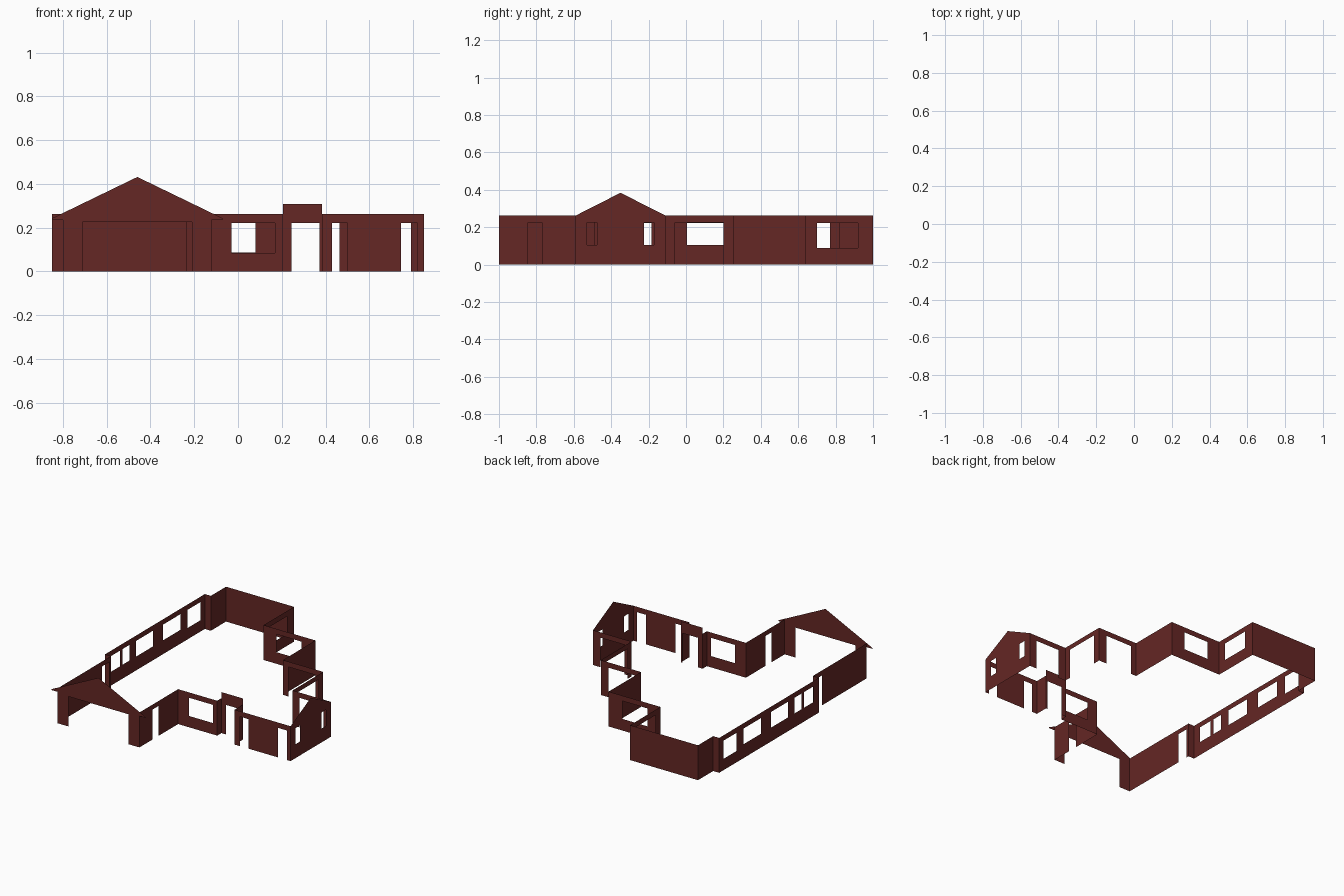
import bpy, bmesh

if "Cube" in bpy.data.objects:
    bpy.data.objects.remove(bpy.data.objects["Cube"])

H = 0.262     # wall height
D = 0.222     # opening head height

brick = bpy.data.materials.new("dark_red_brick")
brick.diffuse_color = (0.13, 0.02, 0.018, 1)
brick.use_nodes = True
brick.node_tree.nodes["Principled BSDF"].inputs["Base Color"].default_value = brick.diffuse_color


def wall(name, axis, at, a, b, openings=(), top=None):
    """Thin wall along an axis from a to b; openings are (start, end, sill, head)."""
    top = top or [(min(a, b), H), (max(a, b), H)]

    def height(u):
        for (u0, z0), (u1, z1) in zip(top, top[1:]):
            if u <= u1 + 1e-6:
                return z0 + (z1 - z0) * (u - u0) / (u1 - u0)
        return top[-1][1]

    cuts = sorted({a, b} | {u for o in openings for u in o[:2]} | {u for u, _ in top})
    bm = bmesh.new()

    def quad(u0, u1, lo, hi0, hi1):
        pts = [(u0, lo), (u1, lo), (u1, hi1), (u0, hi0)]
        if a > b:
            pts.reverse()
        # keep the winding facing outwards for a counter-clockwise plan
        bm.faces.new([bm.verts.new((u, at, z) if axis == 'x' else (at, u, z))
                      for u, z in pts])

    for u0, u1 in zip(cuts, cuts[1:]):
        mid = (u0 + u1) / 2
        hole = next((o for o in openings if o[0] < mid < o[1]), None)
        if hole:
            if hole[2] > 0:
                quad(u0, u1, 0, hole[2], hole[2])
            quad(u0, u1, hole[3], height(u0), height(u1))
        else:
            quad(u0, u1, 0, height(u0), height(u1))
    bmesh.ops.remove_doubles(bm, verts=bm.verts, dist=1e-5)
    me = bpy.data.meshes.new(name)
    bm.to_mesh(me)
    bm.free()
    me.materials.append(brick)
    ob = bpy.data.objects.new(name, me)
    bpy.context.collection.objects.link(ob)


# Garage: front gable with eave overhangs, door opening, side walls
wall("garage_gable", 'x', -1.0, -0.85, -0.07,
     [(-0.85, -0.80, 0, 0.236), (-0.71, -0.21, 0, 0.225), (-0.12, -0.07, 0, 0.236)],
     [(-0.85, 0.243), (-0.46, 0.432), (-0.07, 0.243)])
wall("garage_right_wall", 'y', -0.12, -1.0, -0.54, [(-0.845, -0.77, 0, 0.225)])
wall("garage_left_wall", 'y', -0.80, -0.365, -1.0, [(-0.475, -0.385, 0, 0.225)])

# Front walls and raised, recessed entry
wall("front_window_wall", 'x', -0.54, -0.12, 0.205, [(-0.03, 0.17, 0.085, D)])
wall("entry_left_return", 'y', 0.205, -0.54, -0.49)
wall("entry_panel", 'x', -0.49, 0.385, 0.205, [(0.245, 0.372, 0, D)],
     [(0.205, 0.308), (0.385, 0.308)])
wall("entry_right_return", 'y', 0.385, -0.49, -0.59)
wall("front_right_wall", 'x', -0.59, 0.385, 0.85,
     [(0.43, 0.50, 0, D), (0.745, 0.82, 0, D)])

# Right gable
wall("right_gable", 'y', 0.85, -0.59, -0.11,
     [(-0.53, -0.475, 0.104, 0.225), (-0.225, -0.17, 0.104, 0.225)],
     [(-0.59, H), (-0.35, 0.384), (-0.11, H)])

# Stepped back right side
wall("step_1_back", 'x', -0.11, 0.85, 0.53, [(0.59, 0.79, 0, D)])
wall("step_1_side", 'y', 0.53, -0.11, 0.255, [(-0.06, 0.20, 0, 0.225)])
wall("step_2_back", 'x', 0.255, 0.53, 0.195, [(0.24, 0.465, 0, D)])
wall("step_2_side", 'y', 0.195, 0.255, 0.64)
wall("step_3_back", 'x', 0.64, 0.195, -0.235, [(-0.13, 0.08, 0.087, D)])
wall("step_3_side", 'y', -0.235, 0.64, 1.0, [(0.70, 0.92, 0.09, D)])
wall("back_wall", 'x', 1.0, -0.235, -0.80)

# Left side: long wall with a row of windows between two jogs
wall("back_left_wall", 'y', -0.80, 1.0, 0.82)
wall("left_back_jog", 'x', 0.82, -0.80, -0.85)
wall("left_window_wall", 'y', -0.85, 0.82, -0.365,
     [(-0.30, -0.185, 0.104, D), (-0.155, -0.075, 0.104, D), (0.005, 0.205, 0.104, D),
      (0.325, 0.53, 0.104, D), (0.615, 0.77, 0.085, D)])
wall("left_front_jog", 'x', -0.365, -0.85, -0.80)
